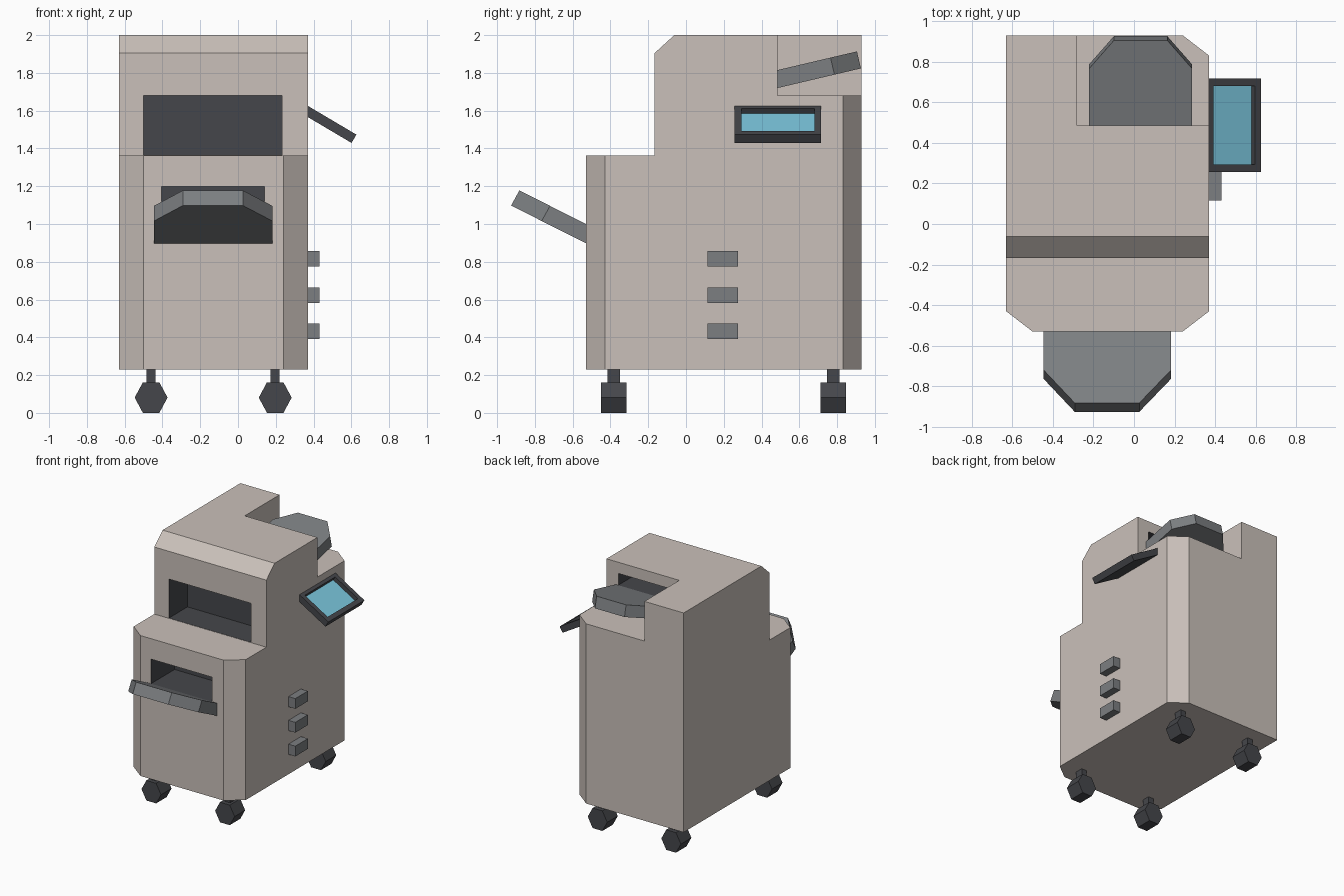
import bpy, bmesh, math
from mathutils import Vector

if "Cube" in bpy.data.objects:
    bpy.data.objects.remove(bpy.data.objects["Cube"])


def material(name, rgb):
    m = bpy.data.materials.new(name)
    m.diffuse_color = (*rgb, 1)
    m.use_nodes = True
    m.node_tree.nodes["Principled BSDF"].inputs["Base Color"].default_value = m.diffuse_color
    return m


SHELL = material("shell", (0.59, 0.53, 0.49))
GREY = material("mid_grey", (0.20, 0.21, 0.22))
DARK = material("dark_grey", (0.06, 0.062, 0.07))
BLUE = material("display_blue", (0.20, 0.58, 0.74))


def prism(name, pts, offset, mat):
    """Flat polygon swept along an offset vector."""
    bm = bmesh.new()
    face = bm.faces.new([bm.verts.new(p) for p in pts])
    ext = bmesh.ops.extrude_face_region(bm, geom=[face], use_keep_orig=True)
    verts = [g for g in ext["geom"] if isinstance(g, bmesh.types.BMVert)]
    bmesh.ops.translate(bm, verts=verts, vec=Vector(offset))
    bmesh.ops.recalc_face_normals(bm, faces=bm.faces)
    me = bpy.data.meshes.new(name)
    bm.to_mesh(me)
    bm.free()
    me.materials.append(mat)
    ob = bpy.data.objects.new(name, me)
    bpy.context.collection.objects.link(ob)
    return ob


def box(name, x, y, z, mat):
    pts = [(x[0], y[0], z[0]), (x[1], y[0], z[0]), (x[1], y[1], z[0]), (x[0], y[1], z[0])]
    return prism(name, pts, (0, 0, z[1] - z[0]), mat)


def cut(target, cutter):
    """Subtract the cutter, keep its material on the cut faces, then remove it."""
    cutter.hide_render = True
    mod = target.modifiers.new("cut", 'BOOLEAN')
    mod.operation = 'DIFFERENCE'
    mod.solver = 'EXACT'
    mod.material_mode = 'TRANSFER'
    mod.object = cutter
    bpy.context.view_layer.update()
    dg = bpy.context.evaluated_depsgraph_get()
    me = bpy.data.meshes.new_from_object(target.evaluated_get(dg))
    target.modifiers.clear()
    target.data = me
    bpy.data.objects.remove(cutter)


# Cabinet: plan outline with chamfered corners, stepped front and rear notch
outline = [(-0.63, -0.43), (-0.50, -0.53), (0.24, -0.53), (0.37, -0.43),
           (0.37, 0.83), (0.24, 0.93), (-0.63, 0.93)]
cabinet = prism("cabinet", [(x, y, 0.23) for x, y in outline], (0, 0, 1.77), SHELL)
step = [(-0.8, 1.363), (-0.167, 1.363), (-0.167, 1.904), (-0.062, 2.0), (0.043, 2.1), (-0.8, 2.1)]
cut(cabinet, prism("front_step", [(-0.8, y, z) for y, z in step], (1.4, 0, 0), SHELL))
cut(cabinet, box("rear_notch", (-0.28, 0.6), (0.485, 1.1), (1.68, 2.2), SHELL))

# Recessed slots
cut(cabinet, box("upper_slot", (-0.50, 0.232), (-0.3, 0.07), (1.365, 1.68), DARK))
cut(cabinet, box("lower_slot", (-0.405, 0.14), (-0.65, -0.23), (1.0, 1.198), DARK))
cut(cabinet, box("rear_slot", (-0.20, 0.265), (0.28, 0.6), (1.815, 1.91), DARK))


# Sloping paper trays with clipped outer corners
def tray(name, x, tip_x, ys, wall_y, wall_z, slope, offset):
    root, mid, tip = ys
    plan = [(x[0], root), (x[0], mid), (tip_x[0], tip), (tip_x[1], tip), (x[1], mid), (x[1], root)]
    side = 1 if tip > root else -1
    pts = [(px, py, wall_z + (py - wall_y) * side * slope) for px, py in plan]
    prism(name, pts, offset, GREY)


tray("front_tray", (-0.445, 0.182), (-0.292, 0.026), (-0.48, -0.72, -0.882),
     -0.53, 1.0, 0.505, (0, -0.044, -0.08))
tray("rear_tray", (-0.222, 0.287), (-0.099, 0.164), (0.455, 0.765, 0.905),
     0.485, 1.815, 0.235, (0, 0.021, -0.09))

# Tilted control panel with recessed display
a = math.radians(-30.6)
along = Vector((math.cos(a), 0, math.sin(a)))
normal = Vector((-math.sin(a), 0, math.cos(a)))
start = Vector((0.36, 0.256, 1.631))
end = start + along * 0.31
width = Vector((0, 0.46, 0))
panel = prism("control_panel", [start, end, end + width, start + width], normal * -0.051, DARK)
panel.data.materials.append(BLUE)
bm = bmesh.new()
bm.from_mesh(panel.data)
bm.normal_update()
top = max(bm.faces, key=lambda f: f.normal.dot(normal))
bmesh.ops.inset_individual(bm, faces=[top], thickness=0.052)
display = bmesh.ops.extrude_discrete_faces(bm, faces=[top])["faces"][0]
bmesh.ops.translate(bm, verts=display.verts, vec=normal * -0.033)
display.material_index = 1
bm.to_mesh(panel.data)
bm.free()

# Side buttons
for i, z in enumerate((0.39, 0.582, 0.774)):
    box(f"side_button_{i + 1}", (0.36, 0.431), (0.115, 0.275), (z, z + 0.083), GREY)

# Casters: hexagonal wheel and stem
for side, cx in (("left", -0.46), ("right", 0.197)):
    for end_name, cy in (("front", -0.382), ("rear", 0.78)):
        hexagon = [(cx + 0.087 * math.cos(k * math.pi / 3), cy - 0.067,
                    0.081 + 0.0935 * math.sin(k * math.pi / 3)) for k in range(6)]
        prism(f"{end_name}_{side}_wheel", hexagon, (0, 0.134, 0), DARK)
        box(f"{end_name}_{side}_stem", (cx - 0.024, cx + 0.024),
            (cy - 0.033, cy + 0.033), (0.14, 0.24), DARK)
